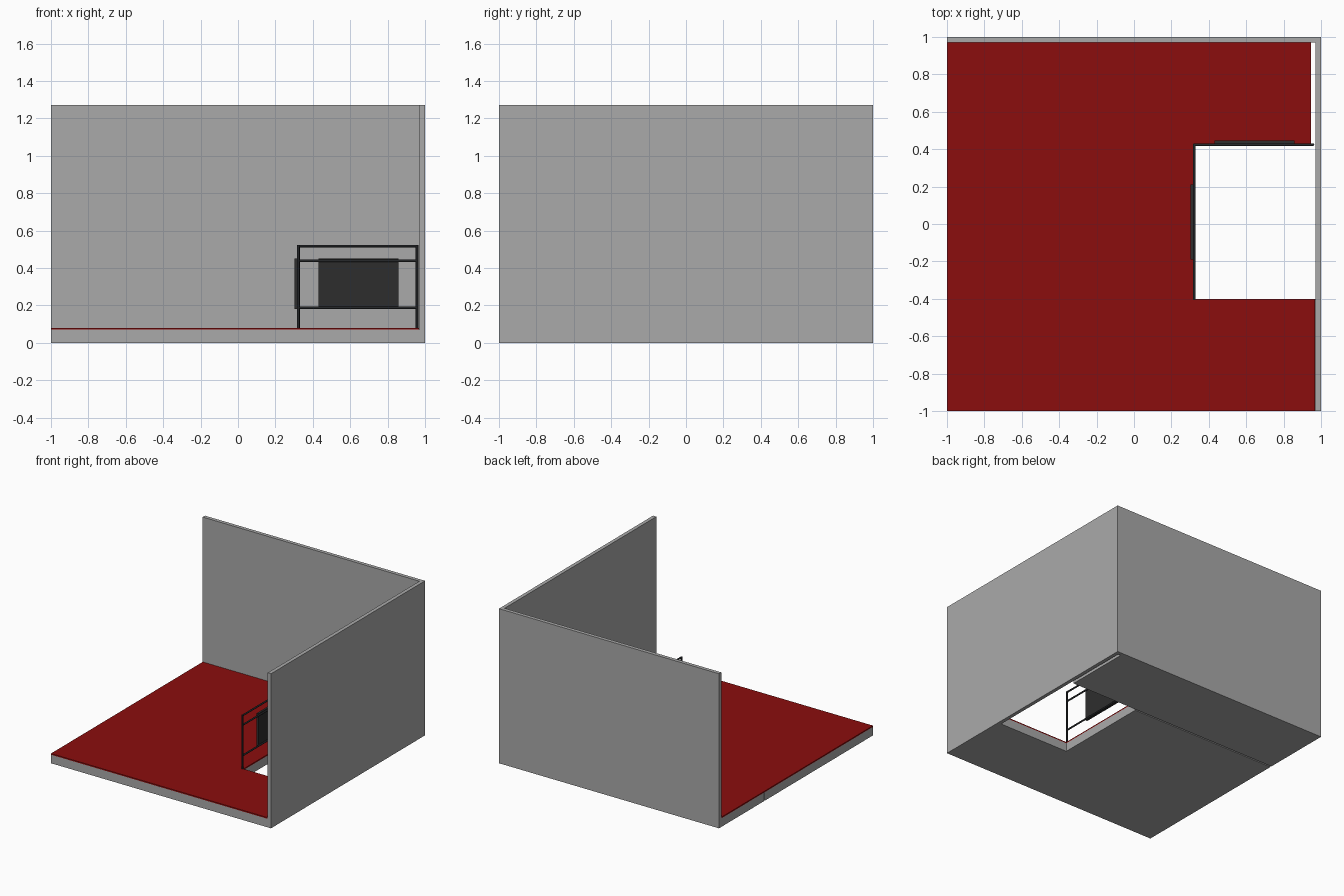
import bpy, bmesh
from mathutils import Vector

if "Cube" in bpy.data.objects:
    bpy.data.objects.remove(bpy.data.objects["Cube"])


def material(name, rgb):
    m = bpy.data.materials.new(name)
    m.diffuse_color = (*rgb, 1)
    m.use_nodes = True
    m.node_tree.nodes["Principled BSDF"].inputs["Base Color"].default_value = m.diffuse_color
    return m


GREY = material("wall grey", (0.40, 0.40, 0.40))
RED = material("carpet red", (0.26, 0.004, 0.004))
DARK = material("rail black", (0.018, 0.020, 0.022))
PANEL = material("panel black", (0.027, 0.027, 0.027))


def add(name, bm, mat):
    bmesh.ops.recalc_face_normals(bm, faces=bm.faces)
    me = bpy.data.meshes.new(name)
    bm.to_mesh(me)
    bm.free()
    me.materials.append(mat)
    ob = bpy.data.objects.new(name, me)
    bpy.context.collection.objects.link(ob)
    return ob


def plate(name, outline, z0, z1, mat):
    """Upright prism over an xy outline."""
    bm = bmesh.new()
    f = bm.faces.new([bm.verts.new((x, y, z0)) for x, y in outline])
    g = bmesh.ops.extrude_face_region(bm, geom=[f])["geom"]
    vs = [v for v in g if isinstance(v, bmesh.types.BMVert)]
    bmesh.ops.translate(bm, verts=vs, vec=(0, 0, z1 - z0))
    return add(name, bm, mat)


def box(name, x0, x1, y0, y1, z0, z1, mat):
    return plate(name, [(x0, y0), (x1, y0), (x1, y1), (x0, y1)], z0, z1, mat)


def tube(bm, a, b, r=0.007):
    """Round bar from a to b added to bm."""
    a, b = Vector(a), Vector(b)
    d = b - a
    vs = bmesh.ops.create_cone(bm, cap_ends=True, segments=12, radius1=r,
                               radius2=r, depth=d.length)["verts"]
    rot = d.to_track_quat('Z', 'Y').to_matrix()
    bmesh.ops.rotate(bm, verts=vs, cent=(0, 0, 0), matrix=rot)
    bmesh.ops.translate(bm, verts=vs, vec=(a + b) / 2)


def railing(name, a, b):
    """Two posts and three horizontal bars between xy points a and b."""
    bm = bmesh.new()
    for p in (a, b):
        tube(bm, (*p, 0.077), (*p, 0.522))
    for z in (0.188, 0.438, 0.517):
        tube(bm, (*a, z), (*b, z))
    ob = add(name, bm, DARK)
    for p in ob.data.polygons:
        p.use_smooth = len(p.vertices) == 4


# Walls joined at the back right corner
plate("walls", [(-1, 0.97), (0.97, 0.97), (0.97, -1), (1, -1), (1, 1), (-1, 1)],
      0, 1.27, GREY)

# Floor slabs with a narrow joint between them and the stair opening
plate("front_floor", [(-1, -1), (0.97, -1), (0.97, -0.4), (0.33, -0.4),
                      (0.33, 0.407), (-1, 0.407)], 0, 0.07, GREY)
box("back_floor", -1, 0.945, 0.418, 0.97, 0, 0.07, GREY)

# Carpet covering both slabs
plate("carpet", [(-1, -1), (0.968, -1), (0.968, -0.4), (0.33, -0.4), (0.33, 0.418),
                 (0.945, 0.418), (0.945, 0.97), (-1, 0.97)], 0.07, 0.08, RED)

# Railings round the opening, with solid panels on the outside
railing("back_railing", (0.325, 0.424), (0.957, 0.424))
railing("side_railing", (0.322, -0.4), (0.322, 0.424))
box("back_panel", 0.43, 0.857, 0.428, 0.446, 0.18, 0.45, PANEL)
box("side_panel", 0.302, 0.319, -0.19, 0.21, 0.18, 0.45, PANEL)
